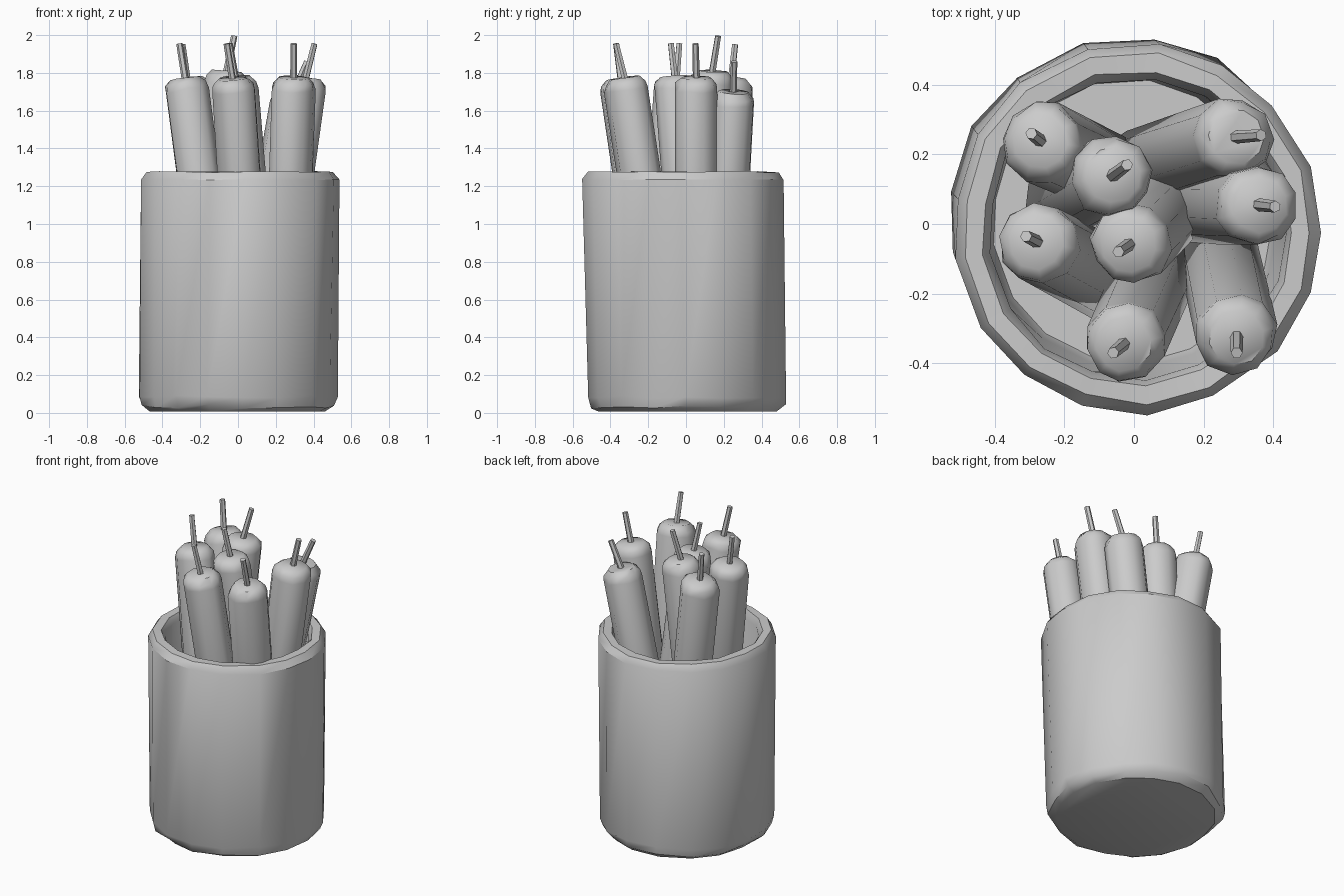
import bpy, bmesh, math, random
from mathutils import Vector, Matrix

if "Cube" in bpy.data.objects:
    bpy.data.objects.remove(bpy.data.objects["Cube"])

random.seed(4)
grey = bpy.data.materials.new("plain grey")
grey.diffuse_color = (0.6, 0.6, 0.6, 1)
grey.use_nodes = True
grey.node_tree.nodes["Principled BSDF"].inputs["Base Color"].default_value = grey.diffuse_color


def lathe(name, profile, sides, matrix, jitter=0.0, smooth=35):
    """Closed turned body from (radius, z, jitter scale) rows, capped at both ends."""
    bm = bmesh.new()
    turn = [(i + random.uniform(-1, 1) * jitter * 8) * math.tau / sides for i in range(sides)]
    swell = [1 + random.uniform(-1, 1) * jitter for _ in turn]
    rows = []
    for r, z, k in profile:
        row = []
        for a, s in zip(turn, swell):
            rr = r * s + random.uniform(-1, 1) * jitter * k * 0.5
            zz = z + random.uniform(-1, 1) * jitter * k * 0.5
            row.append(bm.verts.new(matrix @ Vector((rr * math.cos(a), rr * math.sin(a), zz))))
        rows.append(row)
    for lo, hi in zip(rows, rows[1:]):
        for i in range(sides):
            j = (i + 1) % sides
            bm.faces.new((lo[i], lo[j], hi[j], hi[i]))
    bm.faces.new(rows[0][::-1])
    bm.faces.new(rows[-1])
    bmesh.ops.recalc_face_normals(bm, faces=bm.faces)
    mesh = bpy.data.meshes.new(name)
    bm.to_mesh(mesh)
    bm.free()
    mesh.materials.append(grey)
    obj = bpy.data.objects.new(name, mesh)
    bpy.context.collection.objects.link(obj)
    bpy.ops.object.select_all(action='DESELECT')
    obj.select_set(True)
    bpy.context.view_layer.objects.active = obj
    bpy.ops.object.shade_smooth_by_angle(angle=math.radians(smooth))
    return obj


def along(start, end):
    """Frame at start with its z axis pointing to end."""
    d = end - start
    return Matrix.Translation(start) @ d.to_track_quat('Z', 'Y').to_matrix().to_4x4(), d.length


# Hollow pot, hand-worn edges, leaning slightly forward and to the right
lean = Matrix(((1, 0, 0.012, -0.008), (0, 1.02, -0.018, 0.008), (0, 0, 1, 0), (0, 0, 0, 1)))
lathe("pot", [(0.465, 0.008, 0), (0.505, 0.035, 1.6), (0.523, 0.085, 1.2),
              (0.523, 1.235, 0.5), (0.495, 1.277, 0.6), (0.445, 1.275, 0.6),
              (0.425, 1.23, 0.8), (0.415, 0.12, 0.3), (0.40, 0.08, 0)],
      17, lean, 0.014)

# Candles: top centre, foot (x, y), wick tip
candles = [
    ((-0.27, 0.24, 1.77), (-0.03, 0.13), (-0.295, 0.26, 1.95)),
    ((-0.06, 0.14, 1.81), (-0.20, 0.06), (-0.02, 0.17, 1.995)),
    ((0.295, 0.25, 1.70), (0.01, 0.16), (0.365, 0.255, 1.86)),
    ((0.36, 0.055, 1.775), (0.13, 0.06), (0.405, 0.05, 1.955)),
    ((-0.28, -0.05, 1.77), (-0.06, -0.17), (-0.31, -0.035, 1.955)),
    ((-0.015, -0.06, 1.78), (0.13, 0.08), (-0.045, -0.08, 1.955)),
    ((-0.03, -0.345, 1.77), (0.08, -0.10), (-0.06, -0.37, 1.955)),
    ((0.295, -0.325, 1.775), (0.24, -0.07), (0.295, -0.37, 1.955)),
]
for n, (top, foot, tip) in enumerate(candles, 1):
    top, tip, foot = Vector(top), Vector(tip), Vector((*foot, 0.1))
    frame, length = along(foot, top)
    lathe(f"candle_{n}", [(0.10, 0, 0), (0.115, 0.03, 1), (0.117, length - 0.065, 1),
                          (0.109, length - 0.03, 1), (0.08, length, 0.4)],
          10, frame, 0.012, 50)
    # Wick sunk a little into the candle top
    base = top - (tip - top) * 0.1
    frame, length = along(base, tip)
    lathe(f"wick_{n}", [(0.019, 0, 0), (0.017, length, 0)], 6, frame, 0, 30)
